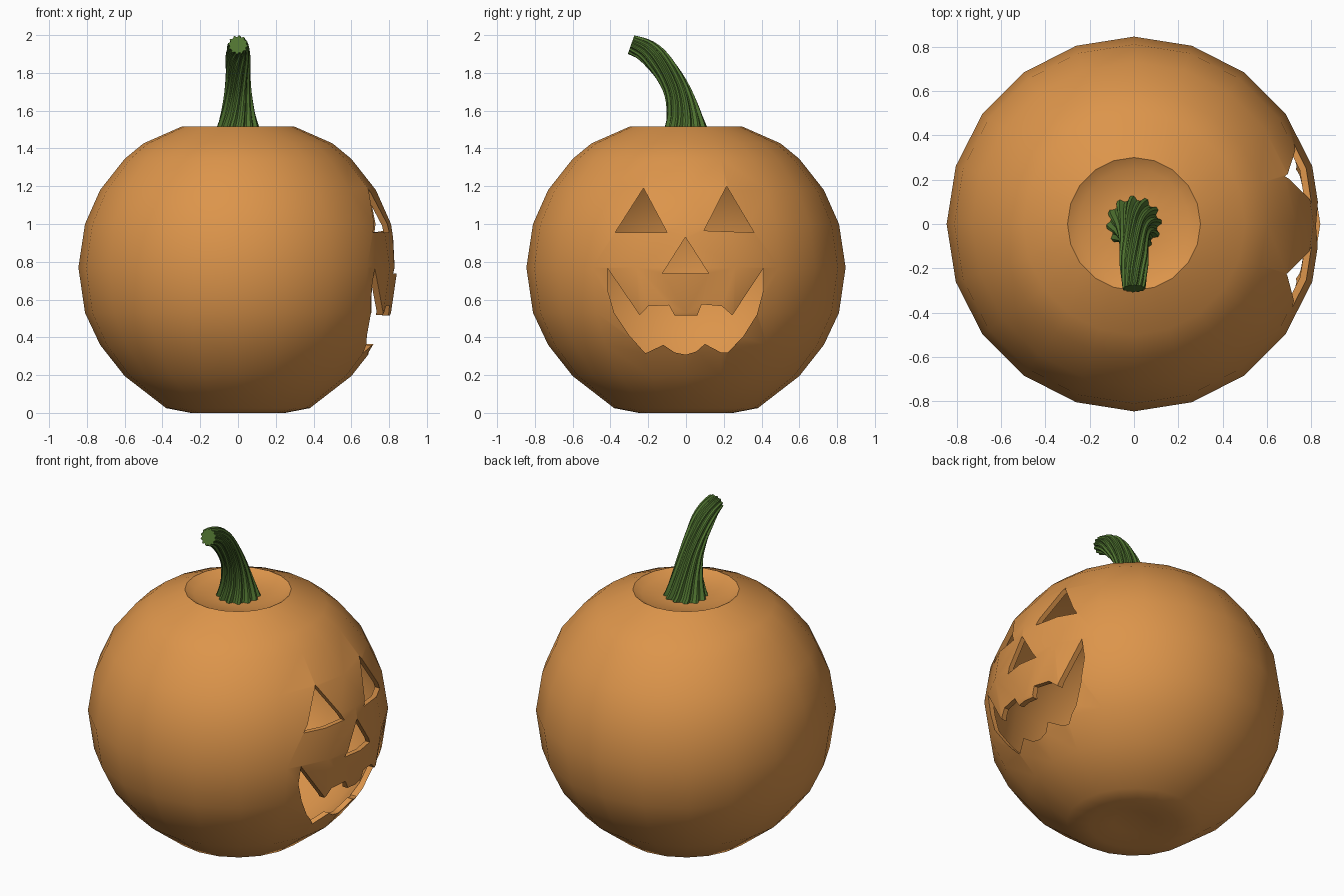
import bpy, bmesh, math
from mathutils import Vector

if "Cube" in bpy.data.objects:
    bpy.data.objects.remove(bpy.data.objects["Cube"])


def material(name, rgb):
    m = bpy.data.materials.new(name)
    m.diffuse_color = (*rgb, 1)
    m.use_nodes = True
    m.node_tree.nodes["Principled BSDF"].inputs["Base Color"].default_value = m.diffuse_color
    return m


orange = material("pumpkin orange", (0.72, 0.30, 0.07))
green = material("stem green", (0.08, 0.175, 0.03))


def make_object(name, bm, mat=None):
    bmesh.ops.recalc_face_normals(bm, faces=bm.faces)
    me = bpy.data.meshes.new(name)
    bm.to_mesh(me)
    bm.free()
    ob = bpy.data.objects.new(name, me)
    bpy.context.collection.objects.link(ob)
    if mat:
        me.materials.append(mat)
    return ob


def activate(ob):
    bpy.ops.object.select_all(action='DESELECT')
    ob.select_set(True)
    bpy.context.view_layer.objects.active = ob


def bridge(bm, a, b):
    n = len(a)
    for i in range(n):
        bm.faces.new((a[i], a[(i + 1) % n], b[(i + 1) % n], b[i]))


# pumpkin body: 20-sided revolved profile, dented at top and bottom
SIDES = 20
profile = [(0.12, 1.477), (0.25, 1.487), (0.30, 1.515), (0.5, 1.427), (0.6, 1.345),
           (0.73, 1.18), (0.81, 1.0), (0.845, 0.77), (0.81, 0.53), (0.73, 0.36),
           (0.6, 0.195), (0.38, 0.025), (0.25, 0.0), (0.12, 0.025)]
bm = bmesh.new()
rings = []
for r, z in profile:
    rings.append([bm.verts.new((r * math.cos(2 * math.pi * i / SIDES),
                                r * math.sin(2 * math.pi * i / SIDES), z))
                  for i in range(SIDES)])
for a, b in zip(rings, rings[1:]):
    bridge(bm, a, b)
bm.faces.new(rings[0])
bm.faces.new(rings[-1])
body = make_object("pumpkin_body", bm, orange)

# carved face outlines (y, z), cut through the +x wall
left_eye = [(-0.375, 0.955), (-0.10, 0.955), (-0.225, 1.19)]
right_eye = [(0.095, 0.965), (0.36, 0.955), (0.215, 1.20)]
nose = [(-0.125, 0.738), (0.12, 0.738), (-0.003, 0.93)]
mouth = [(-0.415, 0.765), (-0.245, 0.517), (-0.20, 0.565), (-0.09, 0.57), (-0.06, 0.515),
         (0.06, 0.515), (0.083, 0.575), (0.19, 0.565), (0.245, 0.517), (0.41, 0.765),
         (0.41, 0.65), (0.375, 0.52), (0.30, 0.40), (0.22, 0.32), (0.185, 0.32),
         (0.10, 0.365), (0.055, 0.325), (0.0, 0.308), (-0.06, 0.32), (-0.12, 0.36),
         (-0.215, 0.315), (-0.30, 0.41), (-0.38, 0.53), (-0.415, 0.65)]
bm = bmesh.new()
for shape in (left_eye, right_eye, nose, mouth):
    near = [bm.verts.new((0.3, y, z)) for y, z in shape]
    far = [bm.verts.new((1.2, y, z)) for y, z in shape]
    bridge(bm, near, far)
    bm.faces.new(near)
    bm.faces.new(far)
cutter = make_object("face_cutter", bm)
cutter.hide_render = True

# hollow the body, then carve the face
activate(body)
shell = body.modifiers.new("shell", 'SOLIDIFY')
shell.thickness = 0.03
shell.offset = -1
carve = body.modifiers.new("carve", 'BOOLEAN')
carve.operation = 'DIFFERENCE'
carve.solver = 'EXACT'
carve.object = cutter
for m in ("shell", "carve"):
    bpy.ops.object.modifier_apply(modifier=m)
bpy.data.objects.remove(cutter)
activate(body)
bpy.ops.object.shade_smooth_by_angle(angle=math.radians(40))

# stem: ridged, twisted tube sweeping towards the front; (y, z, radius)
path = [Vector(p) for p in [(0.0, 1.47, 0.127), (-0.012, 1.58, 0.093), (-0.045, 1.70, 0.072),
                            (-0.10, 1.80, 0.066), (-0.165, 1.88, 0.066),
                            (-0.225, 1.925, 0.06), (-0.291, 1.949, 0.052)]]


def along(t):
    i = min(int(t), len(path) - 2)
    f = t - i
    p0, p1, p2 = path[max(i - 1, 0)], path[i], path[i + 1]
    p3 = path[min(i + 2, len(path) - 1)]
    return 0.5 * (2 * p1 + (p2 - p0) * f + (2 * p0 - 5 * p1 + 4 * p2 - p3) * f * f
                  + (3 * p1 - p0 - 3 * p2 + p3) * f ** 3)


RIDGES, STEPS = 12, 18
last = len(path) - 1
bm = bmesh.new()
rings = []
for s in range(STEPS + 1):
    t = s / STEPS * last
    p = along(t)
    d = along(min(t + 0.05, last)) - along(max(t - 0.05, 0))
    tangent = Vector((0, d.x, d.y)).normalized()
    side = Vector((1, 0, 0))
    up = tangent.cross(side)
    centre = Vector((0, p.x, p.y))
    ring = []
    for k in range(RIDGES * 4):
        a = 2 * math.pi * k / (RIDGES * 4) + math.radians(80) * s / STEPS
        r = p.z * (1.0 if k % 4 < 2 else 0.85)
        ring.append(bm.verts.new(centre + side * r * math.cos(a) + up * r * math.sin(a)))
    rings.append(ring)
for a, b in zip(rings, rings[1:]):
    bridge(bm, a, b)
bm.faces.new(rings[0])
bm.faces.new(rings[-1])
stem = make_object("stem", bm, green)
activate(stem)
bpy.ops.object.shade_smooth_by_angle(angle=math.radians(35))
